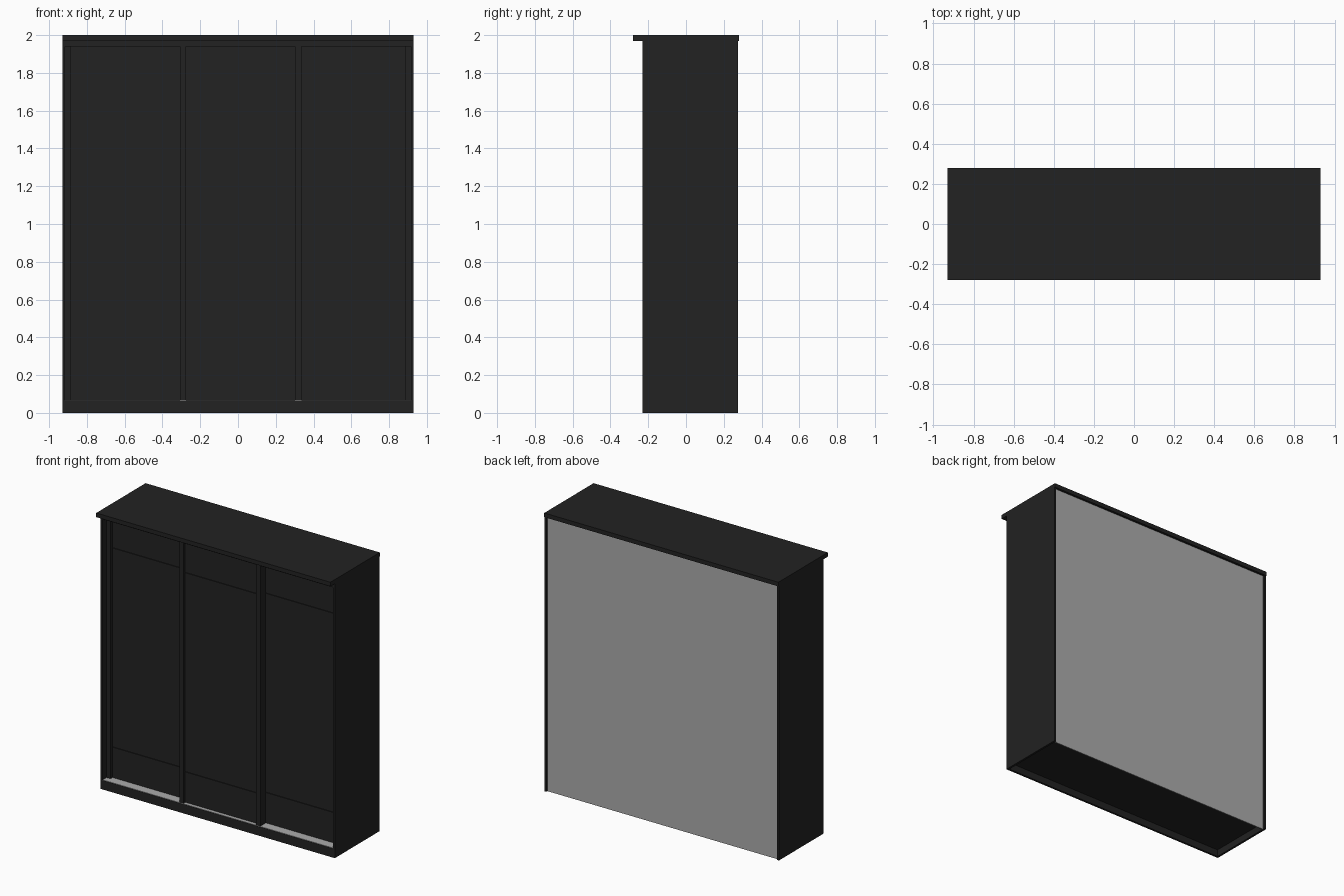
import bpy

cube = bpy.data.objects.get("Cube")
if cube:
    bpy.data.objects.remove(cube, do_unlink=True)


def make_material(name, color):
    mat = bpy.data.materials.new(name)
    mat.use_nodes = True
    mat.diffuse_color = color
    bsdf = mat.node_tree.nodes["Principled BSDF"]
    bsdf.inputs["Base Color"].default_value = color
    return mat


dark = make_material("dark charcoal", (0.016, 0.016, 0.016, 1))
grey = make_material("light grey", (0.41, 0.41, 0.41, 1))


def box(name, x, y, z, mat=dark):
    """Box from (min, max) ranges on each axis."""
    bpy.ops.mesh.primitive_cube_add(size=1)
    ob = bpy.context.object
    ob.name = name
    ob.location = [(a + b) / 2 for a, b in (x, y, z)]
    ob.scale = [b - a for a, b in (x, y, z)]
    bpy.ops.object.transform_apply(location=True, rotation=False, scale=True)
    ob.data.materials.append(mat)
    return ob


W = 0.93           # half width
T = 0.015          # board thickness
FRONT, REAR = -0.23, 0.275
FLOOR, HEAD, LID = 0.065, 1.94, 1.97
IN = W - T         # inner half width

# Carcass: sides, lid with front overhang, floor, plinth, header, back
box("left_side", (IN, W), (FRONT, REAR), (0, LID))
box("right_side", (-W, -IN), (FRONT, REAR), (0, LID))
box("top_board", (-W, W), (-0.28, 0.28), (LID, 2))
box("floor_board", (-IN, IN), (FRONT + T, 0.255), (FLOOR - T, FLOOR))
box("plinth", (-IN, IN), (FRONT, FRONT + T), (0, FLOOR))
box("header", (-IN, IN), (FRONT, FRONT + T), (HEAD, LID))
box("back_panel", (-IN, IN), (0.255, 0.263), (0, LID), grey)

# Sliding door rails, below and above the doors
box("bottom_rail", (-IN, IN), (FRONT + 0.002, -0.13), (FLOOR, FLOOR + 0.003), grey)
box("top_rail", (-IN, IN), (FRONT + T, -0.13), (LID - T, LID))


def sliding_door(name, x0, x1, y):
    """Three stacked panels on a backing, with a raised handle profile each side."""
    bottom, top, grip, gap = FLOOR + 0.003, LID - T, 0.032, 0.002
    box(name + "_backing", (x0, x1), (y + 0.025, y + 0.035), (bottom, top))
    levels = [bottom, 0.29, 1.72, top]
    for label, low, high in zip(("lower", "middle", "upper"), levels, levels[1:]):
        box(f"{name}_{label}_panel", (x0 + grip, x1 - grip),
            (y + 0.02, y + 0.025), (low + gap, high - gap))
    for label, a, b in (("right", x0, x0 + grip), ("left", x1 - grip, x1)):
        box(f"{name}_{label}_profile", (a, b), (y, y + 0.025), (bottom, top))


# Centre door runs on the front track, outer doors behind it
sliding_door("right_door", -IN, -0.275, -0.185)
sliding_door("left_door", 0.302, IN, -0.185)
sliding_door("centre_door", -0.308, 0.335, -0.226)
